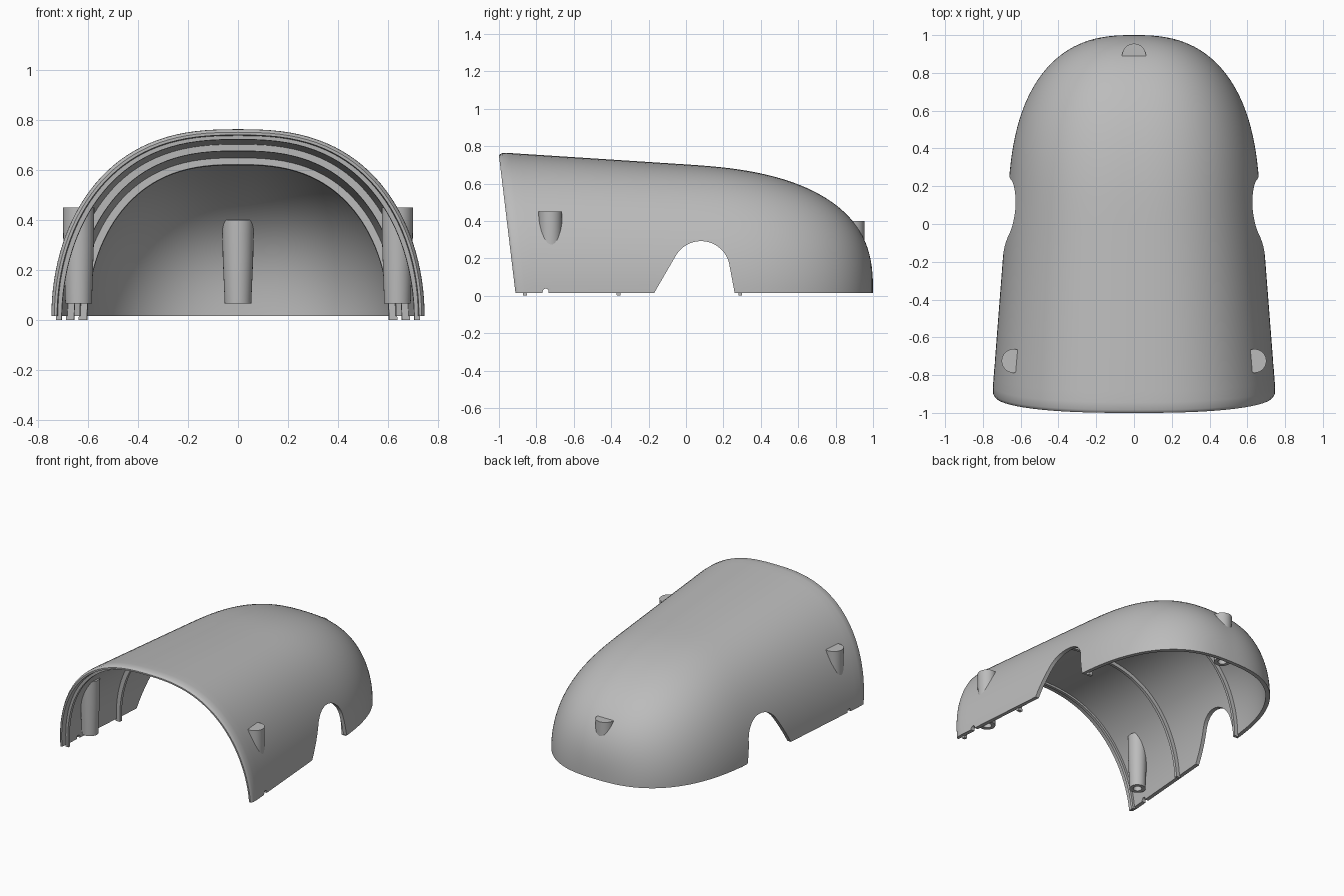
import bpy, bmesh
from math import sin, cos, pi

if "Cube" in bpy.data.objects:
    bpy.data.objects.remove(bpy.data.objects["Cube"])

grey = bpy.data.materials.new("plain grey")
grey.use_nodes = True
grey.diffuse_color = (0.5, 0.5, 0.5, 1)
grey.node_tree.nodes["Principled BSDF"].inputs["Base Color"].default_value = (0.5, 0.5, 0.5, 1)

BASE, FRONT, WALL = 0.015, -0.91, 0.027
SEG, STATIONS = 64, 56


def make_object(name, bm, angle=0.6):
    bmesh.ops.remove_doubles(bm, verts=bm.verts, dist=1e-5)
    bmesh.ops.recalc_face_normals(bm, faces=bm.faces)
    mesh = bpy.data.meshes.new(name)
    bm.to_mesh(mesh)
    bm.free()
    mesh.materials.append(grey)
    obj = bpy.data.objects.new(name, mesh)
    bpy.context.collection.objects.link(obj)
    smooth(obj, angle)
    return obj


def smooth(obj, angle):
    bpy.ops.object.select_all(action='DESELECT')
    obj.select_set(True)
    bpy.context.view_layer.objects.active = obj
    bpy.ops.object.shade_smooth_by_angle(angle=angle)


def falloff(y, start, end, n):
    """Rounds the tail: one up to start, zero at end."""
    t = min(max((y - start) / (end - start), 0), 1)
    return (1 - t ** n) ** (1 / n)


def section(y, inset, base=BASE):
    """Arched cross-section of the hood, leaning forward near the mouth."""
    end = 1 - min(inset, WALL * 2)
    half = (0.68 - 0.078 * y - inset) * falloff(y, 0.2, end, 2.6)
    top = base + (0.703 - 0.07 * y - inset - base) * falloff(y, 0, end, 2.7)
    lean = 0.12 * min(max((0.2 - y) / 1.11, 0), 1)
    ring = []
    for i in range(SEG + 1):
        a = pi * i / SEG
        c = cos(a)
        x = half * abs(c) ** (2 / 2.6) * (1 if c > 0 else -1)
        if 2 * i == SEG:
            x = 0
        z = base + (top - base) * sin(a)
        ring.append((x, y - lean * z, z))
    return ring


def loft(rings):
    """Skins a closed loop of open sections and closes their feet."""
    bm = bmesh.new()
    rows = [[bm.verts.new(p) for p in ring] for ring in rings]
    for k, row in enumerate(rows):
        nxt = rows[(k + 1) % len(rows)]
        for i in range(SEG):
            bm.faces.new((row[i], row[i + 1], nxt[i + 1], nxt[i]))
    n = len(rows)
    for k in range(n // 2 - 1):
        for i in (0, SEG):
            bm.faces.new((rows[k][i], rows[k + 1][i], rows[n - 2 - k][i], rows[n - 1 - k][i]))
    return bm


# Hood: outer skin back to the tail, inner skin forward again
def skin(inset):
    rings = []
    for k in range(STATIONS + 1):
        u = k / STATIONS
        y = FRONT + (1 - inset - FRONT) * sin(pi / 2 * u)
        if k == 0 or inset:
            lip = 0
        else:
            lip = 0.016 * max(0, 1 - (y - FRONT) / 0.05) ** 2
        rings.append(section(y, inset + lip))
        if k == 0 and not inset:
            rings[0] = section(y, 0.016)
            for d in (0.006, 0.016):
                rings.append(section(y + d, 0.016 * (1 - d / 0.05) ** 4))
        elif k == 0:
            for d in (0.006, 0.016):
                rings.append(section(y + d, inset))
    return rings


hood = make_object("hood_shell", loft(skin(0) + skin(WALL)[::-1]))

# Side openings: wheel arch and small edge notch
arch = [(0.26, -0.1), (0.26, 0.015)]
for i in range(25):
    a = 0.1 + (pi - 0.62) * i / 24
    arch.append((0.08 + 0.155 * cos(a), 0.137 + 0.155 * sin(a)))
arch += [(-0.17, 0.015), (-0.17, -0.1)]
notch = [(-0.75 + 0.016 * cos(pi * i / 8), 0.022 + 0.016 * sin(pi * i / 8)) for i in range(9)]
notch += [(-0.766, -0.1), (-0.734, -0.1)]


def cut(name, profile):
    bm = bmesh.new()
    face = bm.faces.new([bm.verts.new((-1, y, z)) for y, z in profile])
    ext = bmesh.ops.extrude_face_region(bm, geom=[face])
    moved = [v for v in ext["geom"] if isinstance(v, bmesh.types.BMVert)]
    bmesh.ops.translate(bm, verts=moved, vec=(2, 0, 0))
    cutter = make_object(name, bm)
    cutter.hide_render = True
    mod = hood.modifiers.new(name, 'BOOLEAN')
    mod.operation, mod.solver, mod.object = 'DIFFERENCE', 'EXACT', cutter
    bpy.context.view_layer.objects.active = hood
    bpy.ops.object.modifier_apply(modifier=name)
    bpy.data.objects.remove(cutter)


cut("wheel_arch_cutter", arch)
cut("edge_notch_cutter", notch)
smooth(hood, 0.6)

# Stiffening ribs inside the hood
for name, y, depth in (("mouth_rib", -0.86, 0.042), ("middle_rib", -0.36, 0.053), ("rear_rib", 0.29, 0.053)):
    rings = [section(y - 0.01, 0.02, 0.0), section(y + 0.01, 0.02, 0.0),
             section(y + 0.01, depth, 0.0), section(y - 0.01, depth, 0.0)]
    make_object(name, loft(rings))


# Tapered screw posts with a hollow lower end
def post(name, x, y, top):
    profile = [(0, top), (0.063, top), (0.061, top - 0.15), (0.053, 0.065),
               (0.028, 0.065), (0.028, 0.15), (0, 0.15)]
    bm = bmesh.new()
    verts = [bm.verts.new((x + r, y, z)) for r, z in profile]
    edges = [bm.edges.new(pair) for pair in zip(verts, verts[1:])]
    bmesh.ops.spin(bm, geom=verts + edges, cent=(x, y, 0), axis=(0, 0, 1),
                   angle=2 * pi, steps=32, use_merge=True)
    make_object(name, bm)


post("left_post", 0.638, -0.725, 0.45)
post("right_post", -0.638, -0.725, 0.45)
post("rear_post", 0, 0.892, 0.4)
